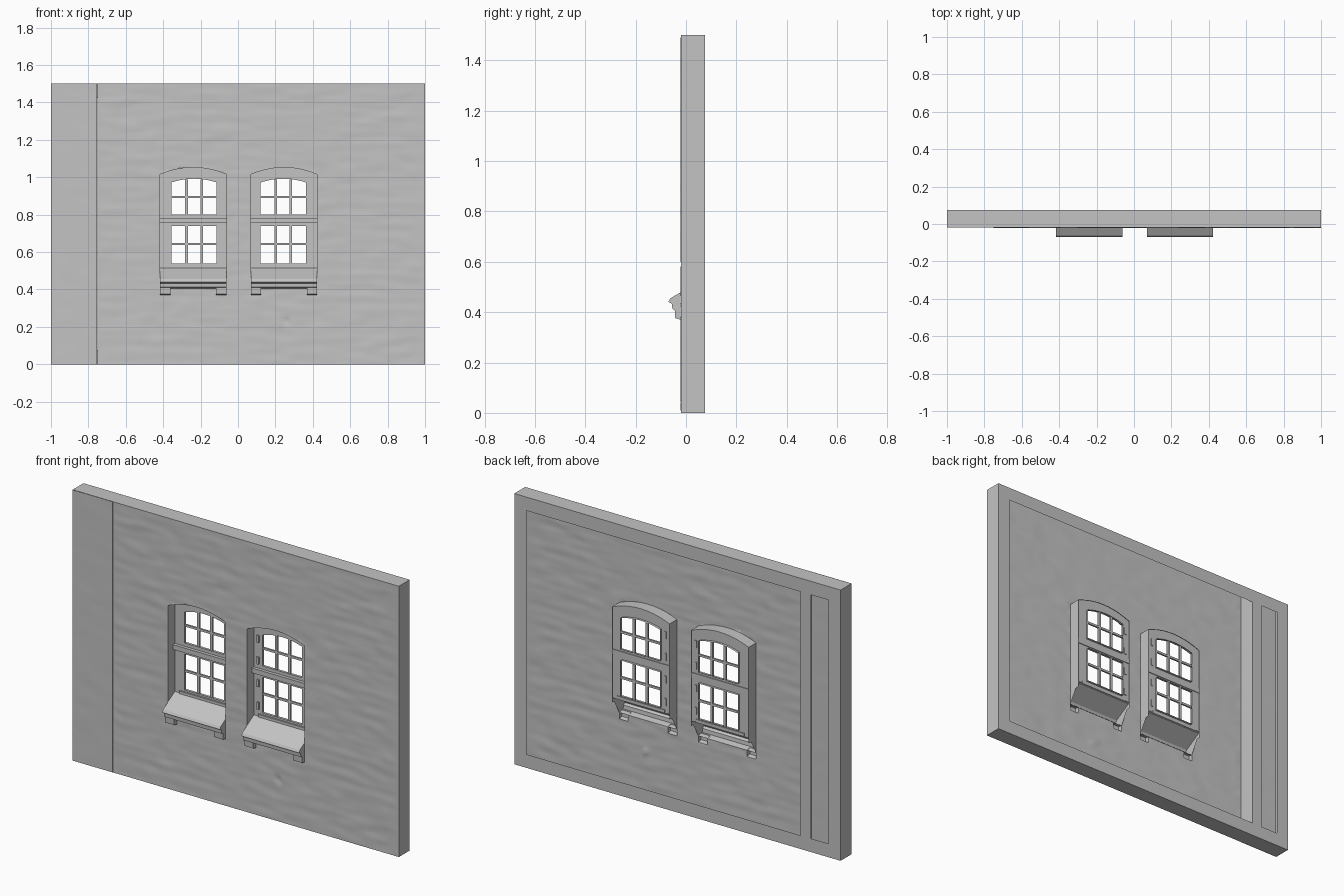
import bpy, bmesh
from math import exp
from mathutils import Vector, noise

cube = bpy.data.objects.get("Cube")
if cube:
    bpy.data.objects.remove(cube, do_unlink=True)

stone = bpy.data.materials.new("grey_plaster")
stone.use_nodes = True
GREY = (0.55, 0.55, 0.55, 1)
stone.diffuse_color = GREY
stone.node_tree.nodes["Principled BSDF"].inputs["Base Color"].default_value = GREY

FRONT, BACK, PANE = -0.02, 0.075, 0.045
HALF, TOP = 1.0, 1.5
SEAM = -0.755
RIM = 0.075


def finish(bm, name, smooth=False):
    mesh = bpy.data.meshes.new(name)
    bm.to_mesh(mesh)
    bm.free()
    mesh.materials.append(stone)
    for p in mesh.polygons:
        p.use_smooth = smooth
    ob = bpy.data.objects.new(name, mesh)
    bpy.context.collection.objects.link(ob)
    return ob


def rect(x0, x1, z0, z1):
    return [(x0, z0), (x1, z0), (x1, z1), (x0, z1)]


def arch(cx, half, z_side, rise, n=10):
    """Points of a shallow arch, from its +x end to its -x end."""
    us = [1 - 2 * i / n for i in range(n + 1)]
    return [(cx + half * u, z_side + rise * (1 - u * u)) for u in us]


def sheet(loops, y, facing=-1):
    """Flat upright sheet: first loop is the outline, the others are holes."""
    bm = bmesh.new()
    edges = []
    for loop in loops:
        vs = [bm.verts.new((x, y, z)) for x, z in loop]
        edges += [bm.edges.new((vs[i - 1], vs[i])) for i in range(len(vs))]
    bmesh.ops.triangle_fill(bm, edges=edges, use_beauty=True)
    bm.normal_update()
    for f in bm.faces:
        if f.normal.y * facing < 0:
            f.normal_flip()
    return bm


def band(bm, path, y0, y1, closed=False):
    """Strip of quads running along an x-z path from depth y0 to y1."""
    a = [bm.verts.new((x, y0, z)) for x, z in path]
    b = [bm.verts.new((x, y1, z)) for x, z in path]
    for i in range(0 if closed else 1, len(path)):
        bm.faces.new((a[i - 1], b[i - 1], b[i], a[i]))


def folded(bm, profile, x0, x1, back=()):
    """Folded y-z profile swept along x, with end caps and an open back."""
    a = [bm.verts.new((x0, y, z)) for y, z in profile]
    b = [bm.verts.new((x1, y, z)) for y, z in profile]
    for i in range(1, len(profile)):
        bm.faces.new((a[i - 1], a[i], b[i], b[i - 1]))
    bm.faces.new(a[::-1] + [bm.verts.new((x0, y, z)) for y, z in back][::-1])
    bm.faces.new(b + [bm.verts.new((x1, y, z)) for y, z in back])


def box(bm, x0, x1, y0, y1, z0, z1):
    vs = bmesh.ops.create_cube(bm, size=1)["verts"]
    for v in vs:
        v.co = ((x0 + x1) / 2 + v.co.x * (x1 - x0),
                (y0 + y1) / 2 + v.co.y * (y1 - y0),
                (z0 + z1) / 2 + v.co.z * (z1 - z0))


def weather(bm, step_x, step_z, amount):
    """Cut the sheet into a grid and give it worn brick courses."""
    for axis, step, lo, hi in ((0, step_x, -HALF, HALF), (2, step_z, 0, TOP)):
        for i in range(1, int((hi - lo) / step)):
            co, no = Vector(), Vector()
            co[axis], no[axis] = lo + i * step, 1
            bmesh.ops.bisect_plane(bm, geom=bm.verts[:] + bm.edges[:] + bm.faces[:],
                                   plane_co=co, plane_no=no, dist=0.0001)
    bmesh.ops.triangulate(bm, faces=bm.faces[:])
    for v in bm.verts:
        if v.is_boundary:
            continue
        x, z = v.co.x, v.co.z
        v.co.y += amount * noise.noise(Vector((x * 6, 0, z * 26)))
        v.co.y += amount * 0.5 * noise.noise(Vector((x * 14, 3, z * 14)))
        # chipped spot below the +x window
        v.co.y += 0.008 * exp(-((x - 0.26) ** 2 + (z - 0.23) ** 2) / 0.0003)


WINDOWS = (("right", -0.239, -1), ("left", 0.246, 1))
HW = 0.177           # half width of the window recess
SILL_LOW, FOOT = 0.405, 0.37
BRACKET = 0.055

# Front wall with openings shaped around recess, sill and brackets
holes = []
for _, cx, _s in WINDOWS:
    l, r = cx - HW, cx + HW
    holes.append(arch(cx, HW, 1.015, 0.037) + [
        (l, FOOT), (l + BRACKET, FOOT), (l + BRACKET, SILL_LOW),
        (r - BRACKET, SILL_LOW), (r - BRACKET, FOOT), (r, FOOT)])
wall = sheet([rect(SEAM + 0.003, HALF, 0, TOP)] + holes, FRONT)
weather(wall, 0.03, 0.0145, 0.0022)
finish(wall, "front_wall", True)

# Smoother side strip beyond the seam
strip = sheet([rect(-HALF, SEAM, 0, TOP)], FRONT - 0.001)
weather(strip, 0.05, 0.03, 0.001)
finish(strip, "side_strip", True)

# Thin rim all round, back frame with two openings, inner divider
bm = bmesh.new()
band(bm, rect(-HALF, HALF, 0, TOP), FRONT, BACK, closed=True)
bmesh.ops.recalc_face_normals(bm, faces=bm.faces[:])
finish(bm, "wall_edges")
finish(sheet([rect(-HALF, HALF, 0, TOP),
              rect(-HALF + RIM, -0.818, RIM, TOP - RIM),
              rect(SEAM, HALF - RIM, RIM, TOP - RIM)], BACK, 1), "back_frame")
bm = bmesh.new()
band(bm, [(SEAM, 0), (SEAM, TOP)], FRONT, BACK)
finish(bm, "inner_divider")

for side, cx, s in WINDOWS:
    l, r = cx - HW, cx + HW
    top = arch(cx, HW, 1.015, 0.037)

    # Recess walls around the window
    bm = bmesh.new()
    band(bm, [(r, 0.484)] + top + [(l, 0.484)], FRONT, PANE)
    bmesh.ops.reverse_faces(bm, faces=bm.faces[:])
    finish(bm, side + "_reveal")

    # Casement frame with arched upper and square lower opening
    ox, oh = cx - s * 0.004, 0.121
    upper = [(ox - oh, 0.80), (ox + oh, 0.80)] + arch(ox, oh, 0.972, 0.02)
    lower = rect(ox - oh, ox + oh, 0.54, 0.738)
    bm = sheet([[(l, 0.51), (r, 0.51)] + top, upper, lower], PANE - 0.004)
    for opening in (upper, lower):
        band(bm, opening, PANE - 0.004, PANE + 0.01, closed=True)
    finish(bm, side + "_window_frame")

    # Glazing bars
    bm = bmesh.new()
    y0, y1 = PANE, PANE + 0.01
    for z0, z1, zm in ((0.80, 0.988, 0.895), (0.54, 0.738, 0.643)):
        for u in (-1, 1):
            x = ox + u * oh / 3
            box(bm, x - 0.007, x + 0.007, y0, y1, z0, z1)
        box(bm, ox - oh, ox + oh, y0, y1, zm - 0.006, zm + 0.006)
    finish(bm, side + "_glazing_bars")

    # Transom, bottom rail and hinges
    bm = bmesh.new()
    box(bm, l, r, PANE - 0.022, PANE, 0.755, 0.782)
    box(bm, l + 0.03, r - 0.03, PANE - 0.012, PANE, 0.515, 0.53)
    finish(bm, side + "_transom")
    bm = bmesh.new()
    hx = cx - s * (HW - 0.027)
    for z in (0.575, 0.70, 0.825, 0.945):
        box(bm, hx - 0.006, hx + 0.006, PANE - 0.012, PANE, z - 0.02, z + 0.02)
    finish(bm, side + "_hinges")

    # Sloping sill folded over the wall
    bm = bmesh.new()
    folded(bm, [(PANE, 0.518), (-0.062, 0.455), (-0.07, 0.441), (-0.056, 0.433),
                (-0.054, 0.412), (FRONT, SILL_LOW)], l, r)
    finish(bm, side + "_sill")

    # Brackets under the sill
    bm = bmesh.new()
    for x in (l, r - BRACKET):
        folded(bm, [(-0.045, 0.412), (-0.043, 0.376), (FRONT, FOOT)],
               x, x + BRACKET, [(FRONT, SILL_LOW)])
    finish(bm, side + "_brackets")
